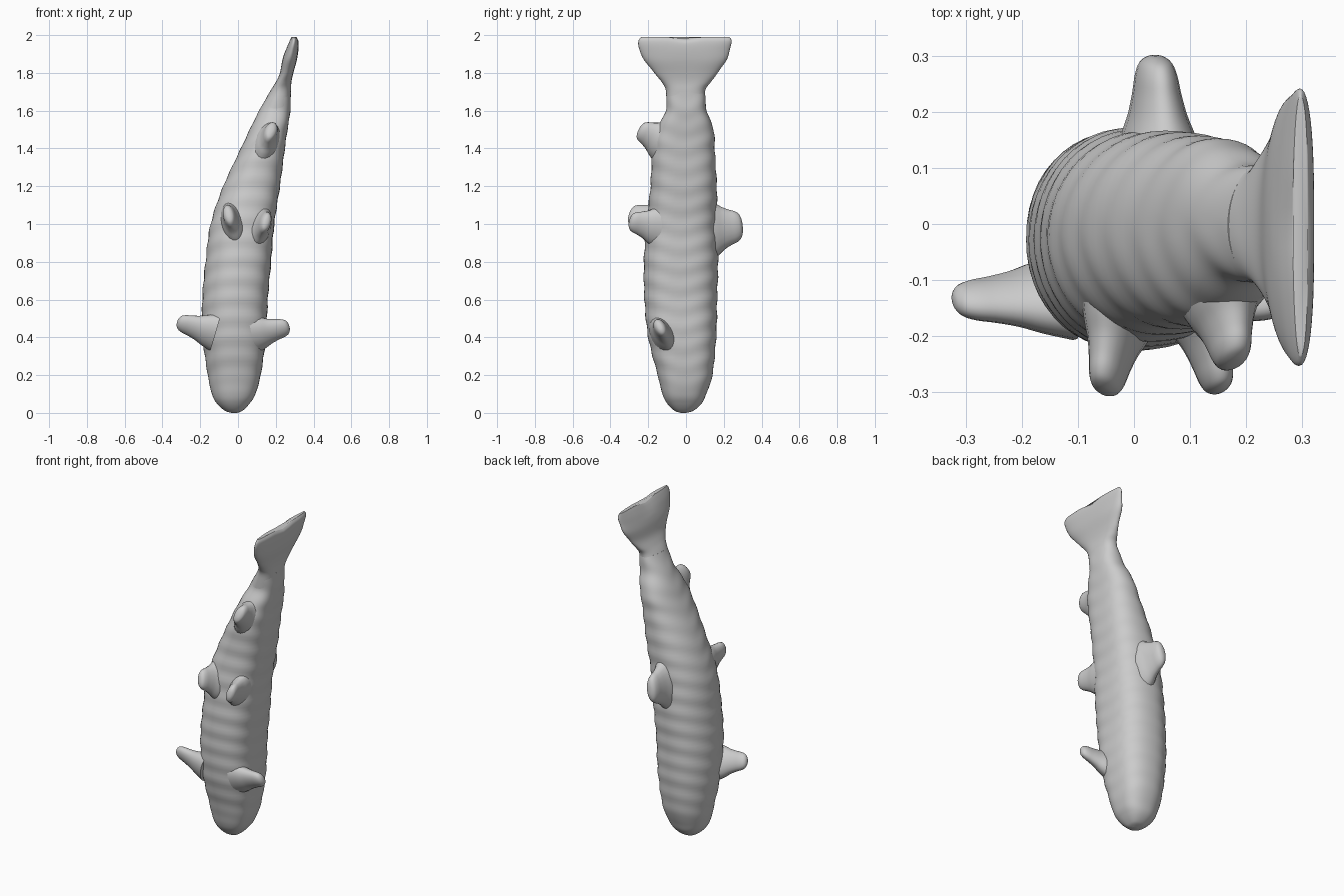
import bpy, bmesh, math
from mathutils import Vector

cube = bpy.data.objects.get("Cube")
if cube:
    bpy.data.objects.remove(cube)

grey = bpy.data.materials.new("plain grey")
grey.use_nodes = True
GREY = (0.6, 0.6, 0.6, 1)
grey.diffuse_color = GREY
grey.node_tree.nodes["Principled BSDF"].inputs["Base Color"].default_value = GREY


def loft(name, rings):
    """Skin a list of closed rings and cap both ends."""
    bm = bmesh.new()
    loops = [[bm.verts.new(p) for p in ring] for ring in rings]
    n = len(loops[0])
    for a, b in zip(loops, loops[1:]):
        for i in range(n):
            j = (i + 1) % n
            bm.faces.new((a[i], a[j], b[j], b[i]))
    bm.faces.new(loops[0][::-1])
    bm.faces.new(loops[-1])
    bmesh.ops.recalc_face_normals(bm, faces=bm.faces)
    mesh = bpy.data.meshes.new(name)
    bm.to_mesh(mesh)
    bm.free()
    mesh.materials.append(grey)
    obj = bpy.data.objects.new(name, mesh)
    bpy.context.collection.objects.link(obj)
    bpy.ops.object.select_all(action='DESELECT')
    obj.select_set(True)
    bpy.context.view_layer.objects.active = obj
    bpy.ops.object.shade_smooth_by_angle(angle=math.radians(60))
    return obj


def catmull(a, b, c, d, t):
    return 0.5 * (2*b + (c - a)*t + (2*a - 5*b + 4*c - d)*t*t + (3*b - a - 3*c + d)*t**3)


def refine(rows, steps):
    """Smoothly interpolate the rows of a profile."""
    out = []
    for i in range(len(rows) - 1):
        four = [rows[max(0, min(len(rows) - 1, i + k))] for k in (-1, 0, 1, 2)]
        for s in range(steps):
            out.append([catmull(*v, s / steps) for v in zip(*four)])
    return out + [list(rows[-1])]


def power(v, e):
    return math.copysign(abs(v) ** e, v)


# Body profile from snout to tail root: z, x min, x max, y min, y max
BODY = [
    (0.0, -0.035, -0.005, -0.025, 0.0), (0.012, -0.07, 0.025, -0.062, 0.04),
    (0.05, -0.112, 0.062, -0.10, 0.083), (0.1, -0.138, 0.092, -0.125, 0.107),
    (0.2, -0.16, 0.12, -0.15, 0.14), (0.4, -0.187, 0.148, -0.20, 0.16),
    (0.6, -0.189, 0.158, -0.22, 0.165), (0.8, -0.172, 0.175, -0.223, 0.17),
    (1.0, -0.145, 0.192, -0.21, 0.165), (1.2, -0.078, 0.222, -0.188, 0.163),
    (1.4, 0.015, 0.248, -0.178, 0.152), (1.5, 0.062, 0.262, -0.155, 0.146),
    (1.6, 0.112, 0.277, -0.107, 0.11), (1.7, 0.168, 0.28, -0.104, 0.10),
]
# Tail fin profile, overlapping the tail root
TAIL = [
    (1.6, 0.115, 0.274, -0.104, 0.107), (1.7, 0.169, 0.28, -0.106, 0.101),
    (1.75, 0.199, 0.283, -0.127, 0.13), (1.8, 0.222, 0.293, -0.168, 0.168),
    (1.87, 0.235, 0.312, -0.222, 0.215), (1.93, 0.255, 0.32, -0.25, 0.235),
    (1.97, 0.272, 0.32, -0.25, 0.24), (1.99, 0.283, 0.31, -0.235, 0.228),
]


def trunk(name, rows, steps, ripple, notch=0.0, sides=48):
    """Loft rounded on -x and squarer on +x, with shallow scalloped ridges."""
    rings = []
    for z, x0, x1, y0, y1 in refine(rows, steps):
        cx, cy, rx, ry = (x0+x1)/2, (y0+y1)/2, (x1-x0)/2, (y1-y0)/2
        fade = min(1, max(0, z - 0.1) * 6)
        ring = []
        for i in range(sides):
            a = math.tau * i / sides
            c, s = math.cos(a), math.sin(a)
            e = 0.95 - 0.22 * max(0, c) ** 0.5
            u, v = power(c, e), power(s, e)
            w = 1 + ripple * fade * math.sin(math.tau * (z - 0.06 * abs(v)) / 0.105)
            dip = notch * max(0, z - 1.9) / 0.09 * (1 - min(1, abs(v) / 0.4))
            ring.append((cx + rx*u*w, cy + ry*v*w, z - dip))
        rings.append(ring)
    return loft(name, rings)


trunk("body", BODY, 10, 0.013)
trunk("tail_fin", TAIL, 6, 0.006, 0.016)


# Fin growth: fraction of length, width factor (flared root, rounded tip)
GROWTH = [(0, 1.75), (0.25, 1.45), (0.45, 1.15), (0.65, 0.95), (0.82, 0.82),
          (0.93, 0.64), (0.985, 0.36), (1.0, 0.1)]


def fin(name, root, tip, wide, thick, chord, sides=20):
    """Tapered fin from root to tip; chord is the direction of its broad side."""
    root, tip = Vector(root), Vector(tip)
    axis = (tip - root).normalized()
    u = Vector(chord)
    u = (u - axis * u.dot(axis)).normalized()
    v = axis.cross(u)
    rings = []
    for t, f in refine(GROWTH, 4):
        centre = root.lerp(tip, t)
        rings.append([centre + u * (wide * f * math.cos(math.tau * i / sides))
                      + v * (thick * f * math.sin(math.tau * i / sides))
                      for i in range(sides)])
    return loft(name, rings)


# Paired chest fins
fin("right_chest_fin", (-0.12, -0.13, 0.425), (-0.322, -0.137, 0.482), 0.062, 0.038, (0, -0.5, 1))
fin("left_chest_fin", (0.08, -0.12, 0.415), (0.272, -0.14, 0.457), 0.062, 0.038, (0, -0.5, 1))
# Paired belly fins
fin("right_belly_fin", (-0.025, -0.15, 1.005), (-0.053, -0.30, 1.055), 0.072, 0.038, (-0.25, 0, 1))
fin("left_belly_fin", (0.115, -0.14, 0.985), (0.153, -0.30, 1.015), 0.068, 0.036, (0.3, 0, 1))
# Single fins along the belly and back
fin("rear_belly_fin", (0.155, -0.12, 1.44), (0.178, -0.25, 1.50), 0.07, 0.04, (0.35, 0, 1))
fin("back_fin", (0.045, 0.11, 0.97), (0.038, 0.30, 0.99), 0.10, 0.044, (0.15, 0, 1))
